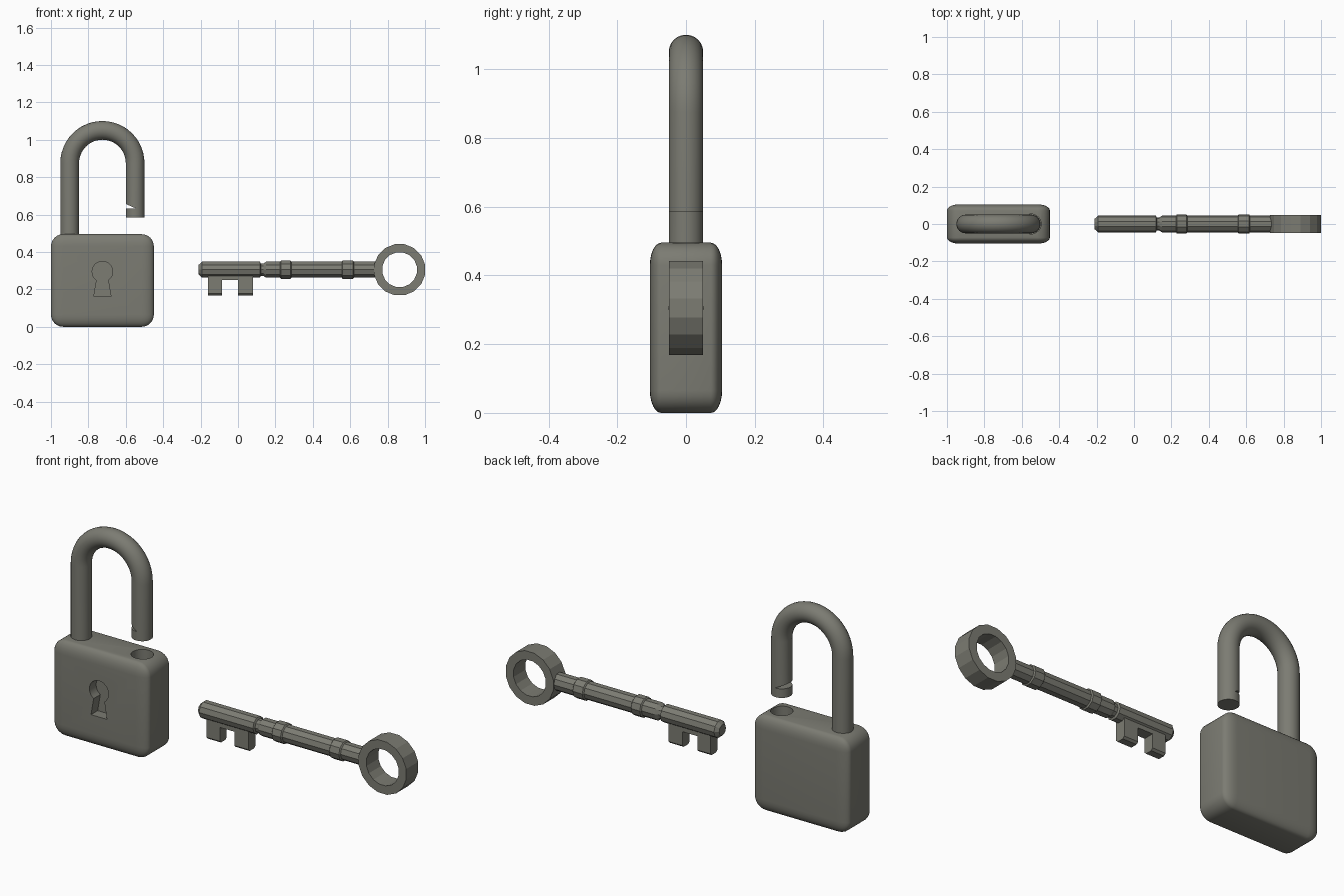
import bpy, bmesh, math
from mathutils import Vector, Matrix

if "Cube" in bpy.data.objects:
    bpy.data.objects.remove(bpy.data.objects["Cube"])

metal = bpy.data.materials.new("dull grey metal")
metal.diffuse_color = (0.2, 0.2, 0.17, 1)
metal.use_nodes = True
metal.node_tree.nodes["Principled BSDF"].inputs["Base Color"].default_value = metal.diffuse_color


def finish(bm, name, smooth=None):
    bmesh.ops.recalc_face_normals(bm, faces=bm.faces)
    me = bpy.data.meshes.new(name)
    bm.to_mesh(me)
    bm.free()
    ob = bpy.data.objects.new(name, me)
    bpy.context.collection.objects.link(ob)
    me.materials.append(metal)
    if smooth:
        bpy.ops.object.select_all(action='DESELECT')
        ob.select_set(True)
        bpy.context.view_layer.objects.active = ob
        bpy.ops.object.shade_smooth_by_angle(angle=math.radians(smooth))
    return ob


def box(bm, x0, x1, y0, y1, z0, z1):
    m = Matrix.Translation(((x0 + x1) / 2, (y0 + y1) / 2, (z0 + z1) / 2))
    m = m @ Matrix.Diagonal((x1 - x0, y1 - y0, z1 - z0, 1))
    return bmesh.ops.create_cube(bm, size=1, matrix=m)


def prism(name, pts, y0, y1):
    """Extrude an x-z outline along y."""
    bm = bmesh.new()
    f = bm.faces.new([bm.verts.new((x, y0, z)) for x, z in pts])
    r = bmesh.ops.extrude_face_region(bm, geom=[f])
    bmesh.ops.translate(bm, vec=(0, y1 - y0, 0),
                        verts=[v for v in r["geom"] if isinstance(v, bmesh.types.BMVert)])
    return finish(bm, name)


def loft(bm, rings):
    """Skin a list of equal-length vertex rings and cap the ends."""
    rings = [[bm.verts.new(p) for p in r] for r in rings]
    n = len(rings[0])
    for a, b in zip(rings, rings[1:]):
        for i in range(n):
            j = (i + 1) % n
            bm.faces.new((a[i], a[j], b[j], b[i]))
    bm.faces.new(rings[0])
    bm.faces.new(rings[-1])


def cut(ob, cutter):
    m = ob.modifiers.new("cut", 'BOOLEAN')
    m.operation = 'DIFFERENCE'
    m.solver = 'EXACT'
    m.object = cutter
    bpy.context.view_layer.objects.active = ob
    bpy.ops.object.modifier_apply(modifier=m.name)
    bpy.data.objects.remove(cutter)


CX = -0.725   # padlock centre
LEG = 0.175   # half distance between shackle legs

# Lock body: rounded box, squashed in depth so the rounding is elliptical
bm = bmesh.new()
box(bm, CX - 0.275, CX + 0.275, -0.21, 0.21, 0, 0.495)
bmesh.ops.bevel(bm, geom=bm.edges[:], offset=0.065, segments=6, profile=0.5, affect='EDGES')
bmesh.ops.scale(bm, vec=(1, 0.5, 1), verts=bm.verts)
body = finish(bm, "lock_body")

# Keyhole recess
arc = [math.radians(-56 + 292 * i / 20) for i in range(21)]
pts = [(CX + 0.055 * math.cos(a), 0.295 + 0.055 * math.sin(a)) for a in arc]
pts += [(CX - 0.046, 0.162), (CX + 0.046, 0.162)]
cut(body, prism("keyhole_cutter", pts, -0.2, -0.05))

# Socket for the free shackle leg
bm = bmesh.new()
bmesh.ops.create_cone(bm, cap_ends=True, segments=32, radius1=0.053, radius2=0.053, depth=0.3,
                      matrix=Matrix.Translation((CX + LEG, 0, 0.5)))
cut(body, finish(bm, "socket_cutter"))
bpy.ops.object.select_all(action='DESELECT')
body.select_set(True)
bpy.context.view_layer.objects.active = body
bpy.ops.object.shade_smooth_by_angle(angle=math.radians(30))

# Shackle: round bar swept along two legs and a half circle
path = [(Vector((CX - LEG, 0, 0.45)), math.pi)]
for i in range(25):
    a = math.pi * (1 - i / 24)
    path.append((Vector((CX + LEG * math.cos(a), 0, 0.875 + LEG * math.sin(a))), a))
path.append((Vector((CX + LEG, 0, 0.585)), 0))
rings = []
for c, a in path:
    out = Vector((math.cos(a), 0, math.sin(a)))
    rings.append([c + 0.05 * (out * math.cos(t) + Vector((0, math.sin(t), 0)))
                  for t in [2 * math.pi * k / 24 for k in range(24)]])
bm = bmesh.new()
loft(bm, rings)
shackle = finish(bm, "shackle")
cut(shackle, prism("notch_cutter", [(-0.62, 0.632), (-0.545, 0.632), (-0.62, 0.666)], -0.1, 0.1))
bpy.ops.object.select_all(action='DESELECT')
shackle.select_set(True)
bpy.context.view_layer.objects.active = shackle
bpy.ops.object.shade_smooth_by_angle(angle=math.radians(30))

# Key shaft: faceted turned profile of (x, radius)
KZ = 0.305
profile = [(-0.21, 0.028), (-0.192, 0.045), (0.117, 0.045), (0.122, 0.035), (0.136, 0.035),
           (0.15, 0.045), (0.225, 0.045), (0.23, 0.052), (0.28, 0.052), (0.285, 0.045),
           (0.555, 0.045), (0.56, 0.052), (0.615, 0.052), (0.62, 0.045), (0.745, 0.045)]
N = 10
bm = bmesh.new()
loft(bm, [[(x, r * math.cos(2 * math.pi * k / N), KZ + r * math.sin(2 * math.pi * k / N))
           for k in range(N)] for x, r in profile])
finish(bm, "key_shaft")

# Key teeth and the low web between them
bm = bmesh.new()
for x0, x1 in ((-0.16, -0.085), (0.0, 0.08)):
    box(bm, x0, x1, -0.028, 0.028, 0.168, 0.29)
low = [e for e in bm.edges if all(v.co.z < 0.2 for v in e.verts)
       and abs(e.verts[0].co.x - e.verts[1].co.x) > 0.01]
bmesh.ops.bevel(bm, geom=low, offset=0.01, segments=1, affect='EDGES')
box(bm, -0.09, 0.005, -0.028, 0.028, 0.25, 0.29)
finish(bm, "key_teeth")

# Key bow: sixteen-sided flat ring
bm = bmesh.new()
n = 16
section = [(0.139, -0.049), (0.139, 0.049), (0.094, 0.049), (0.094, -0.049)]
rows = []
for k in range(n):
    a = 2 * math.pi * (k + 0.5) / n
    rows.append([bm.verts.new((0.864 + r * math.cos(a), y, KZ + r * math.sin(a)))
                 for r, y in section])
for k in range(n):
    a, b = rows[k], rows[(k + 1) % n]
    for i in range(4):
        j = (i + 1) % 4
        bm.faces.new((a[i], a[j], b[j], b[i]))
finish(bm, "key_bow")
